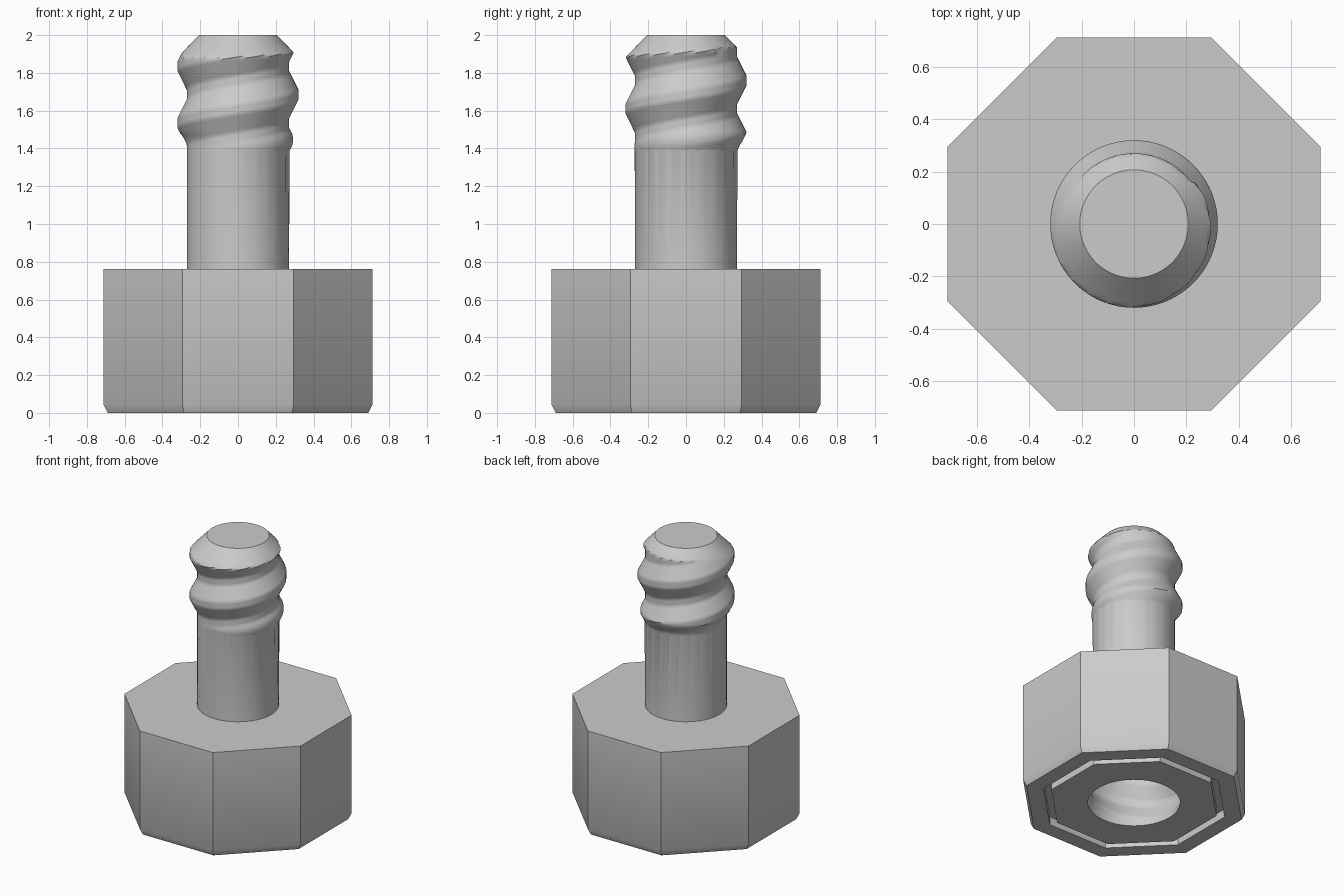
import bpy, bmesh, math

if "Cube" in bpy.data.objects:
    bpy.data.objects.remove(bpy.data.objects["Cube"], do_unlink=True)

N = 96              # columns around the axis
PITCH = 0.3
STEP = PITCH / 24   # height of one thread row

grey = bpy.data.materials.new("light_grey")
grey.use_nodes = True
colour = (0.6, 0.6, 0.6, 1)
grey.diffuse_color = colour
grey.node_tree.nodes["Principled BSDF"].inputs["Base Color"].default_value = colour


def finish(bm, name):
    mesh = bpy.data.meshes.new(name)
    bm.to_mesh(mesh)
    bm.free()
    mesh.materials.append(grey)
    obj = bpy.data.objects.new(name, mesh)
    bpy.context.collection.objects.link(obj)
    bpy.ops.object.select_all(action='DESELECT')
    obj.select_set(True)
    bpy.context.view_layer.objects.active = obj
    bpy.ops.object.shade_smooth_by_angle(angle=math.radians(30))
    return obj


def skin(bm, columns):
    """Join neighbouring columns of vertices, listed bottom to top, with quads."""
    for a, b in zip(columns, columns[1:]):
        for j in range(len(a) - 1):
            quad = (a[j], b[j], b[j + 1], a[j + 1])
            if max(v.co.z for v in quad) - min(v.co.z for v in quad) > 1e-6 or \
                    (a[j].co - a[j + 1].co).length > 1e-6:
                bm.faces.new(quad)
    bmesh.ops.remove_doubles(bm, verts=bm.verts, dist=1e-5)


def threaded(name, root, depth, z_lo, z_hi, crest, z_start, fade, last_turn,
             top_radius=None, inside=False):
    """Tube with a right-hand thread, closed by a flat cap at z_hi."""
    def radius(angle, z):
        turn = angle / math.tau
        k = round((z - crest) / PITCH - turn)
        dist = abs(z - crest - (k + turn) * PITCH)
        height = min(1, max(0, (0.125 - dist) / 0.1))
        height *= min(1, max(0, (z - z_start) / fade))
        if k + turn > last_turn:
            height = 0
        r = root + depth * height
        if top_radius:                      # conical lead-in at the tip
            r = min(r, top_radius + (z_hi - z) * 0.96)
        return r

    bm = bmesh.new()
    first = math.floor((z_start - crest - PITCH) / STEP) - 2
    last = math.ceil((z_hi - crest) / STEP) + 2
    columns = []
    for i in range(N + 1):
        angle = math.tau * i / N
        column = []
        for j in range(first, last):
            z = crest + PITCH * i / N + j * STEP
            z = z_lo if z <= z_start else min(z, z_hi)
            r = radius(angle, z)
            column.append(bm.verts.new((r * math.cos(angle), r * math.sin(angle), z)))
        columns.append(column)
    skin(bm, columns)
    if inside:
        bmesh.ops.reverse_faces(bm, faces=bm.faces)
    rim = [e for e in bm.edges if e.is_boundary and all(v.co.z > z_hi - 1e-4 for v in e.verts)]
    cap = bmesh.ops.holes_fill(bm, edges=rim, sides=0)["faces"]
    for f in cap:
        f.normal_update()
        if (f.normal.z < 0) != inside:
            f.normal_flip()
    return finish(bm, name)


def octagon(angle, apothem):
    eighth = math.tau / 8
    return apothem / math.cos((angle + eighth / 2) % eighth - eighth / 2)


def housing(name, mouth, rings):
    """Octagonal body lofted from the socket mouth outwards and up to the top."""
    bm = bmesh.new()
    columns = []
    for i in range(N + 1):
        a = math.tau * i / N
        points = [(mouth, 0)] + [(octagon(a, r), z) for r, z in rings]
        columns.append([bm.verts.new((r * math.cos(a), r * math.sin(a), z)) for r, z in points])
    skin(bm, columns)
    top = max(v.co.z for v in bm.verts)
    rim = [e for e in bm.edges if e.is_boundary and all(v.co.z > top - 1e-4 for v in e.verts)]
    for f in bmesh.ops.holes_fill(bm, edges=rim, sides=0)["faces"]:
        f.normal_update()
        if f.normal.z < 0:
            f.normal_flip()
    return finish(bm, name)


# Octagonal body: underside groove, chamfered foot, flat top
housing("octagonal_body", 0.305, [
    (0.53, 0), (0.53, 0.06), (0.58, 0.06), (0.58, 0),
    (0.69, 0), (0.712, 0.045), (0.712, 0.762)])

# Shaft with the external thread and tapered tip
threaded("threaded_shaft", 0.27, 0.05, 0.76, 2.0, 1.385, 1.38, 0.1, 2.1, top_radius=0.207)

# Matching internal thread in the underside
threaded("threaded_socket", 0.305, 0.045, 0, 0.64, 0.005, 0, 0.06, 9, inside=True)
